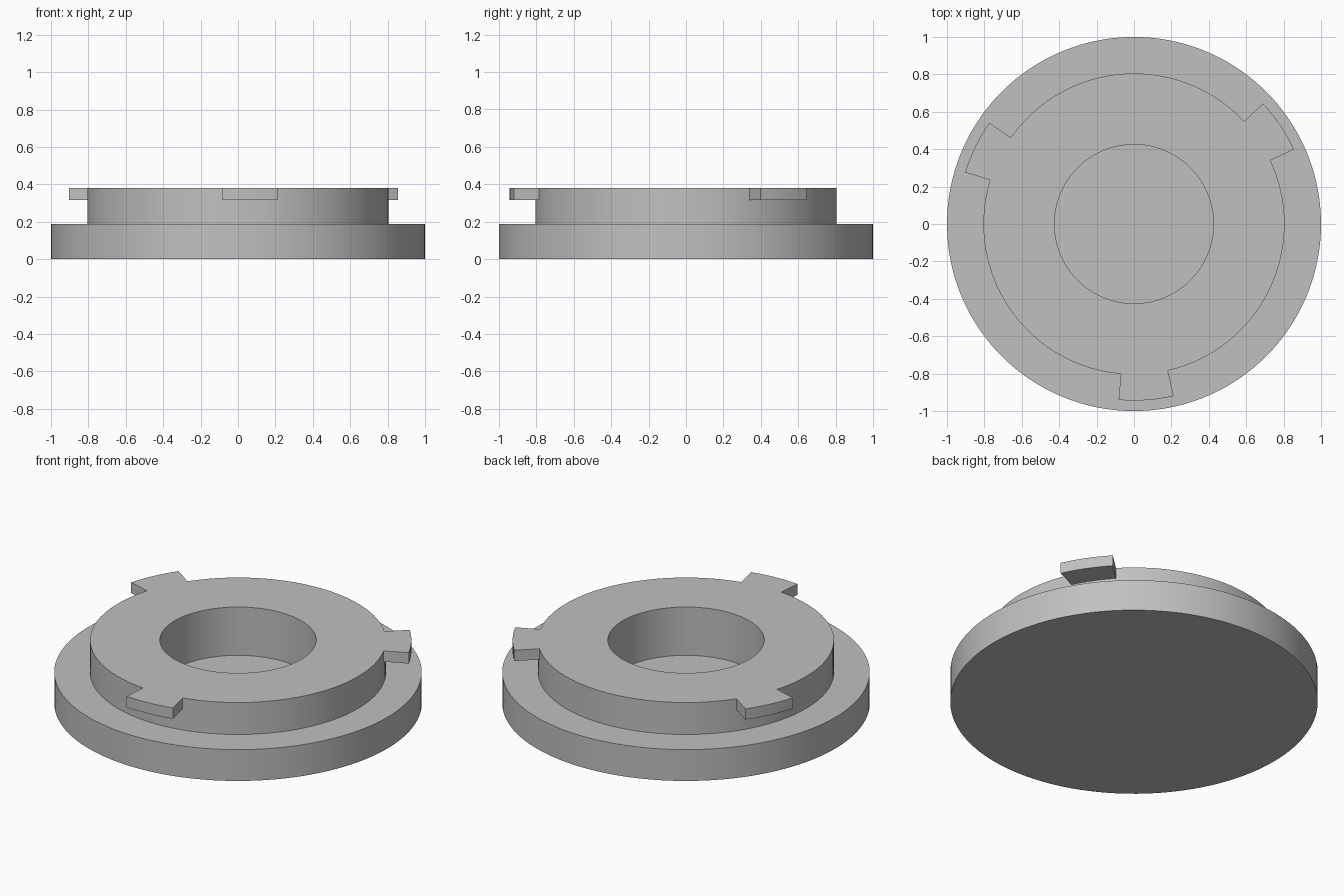
import bpy
import bmesh
from math import atan2, degrees, radians
from mathutils import Matrix, Vector

cube = bpy.data.objects.get("Cube")
if cube:
    bpy.data.objects.remove(cube, do_unlink=True)

SEGMENTS = 120
BOSS_R, LUG_R = 0.805, 0.944
LUG_BOTTOM, TOP = 0.315, 0.38
LUG_START, LUG_SPAN = 25, 18      # degrees, repeated every 120

# Grey material
grey = bpy.data.materials.new("plain_grey")
grey.use_nodes = True
colour = (0.53, 0.53, 0.53, 1)
grey.diffuse_color = colour
grey.node_tree.nodes["Principled BSDF"].inputs["Base Color"].default_value = colour

# Flange, boss and blind bore as one turned profile (radius, height)
profile = [(0, 0), (1, 0), (1, 0.188), (BOSS_R, 0.188), (BOSS_R, LUG_BOTTOM),
           (BOSS_R, TOP), (0.425, TOP), (0.425, 0.09), (0, 0.09)]
bm = bmesh.new()
turn = Matrix.Rotation(radians(1), 4, 'Z')   # lines facets up with the lug sides
verts = [bm.verts.new(turn @ Vector((r, 0, z))) for r, z in profile]
edges = [bm.edges.new(pair) for pair in zip(verts, verts[1:])]
bmesh.ops.spin(bm, geom=verts + edges, axis=(0, 0, 1), cent=(0, 0, 0),
               angle=radians(360), steps=SEGMENTS)
bmesh.ops.remove_doubles(bm, verts=bm.verts, dist=0.0005)
bmesh.ops.recalc_face_normals(bm, faces=bm.faces)


# Three locking lugs, pulled out of the upper boss wall
def is_lug_face(face):
    c = face.calc_center_median()
    angle = (degrees(atan2(c.y, c.x)) - LUG_START) % 120
    on_wall = abs(c.xy.length - BOSS_R) < 0.01 and LUG_BOTTOM < c.z < TOP
    return on_wall and angle < LUG_SPAN


lugs = bmesh.ops.extrude_face_region(bm, geom=[f for f in bm.faces if is_lug_face(f)])
for item in lugs["geom"]:
    if isinstance(item, bmesh.types.BMVert):
        item.co.xy *= LUG_R / BOSS_R
bmesh.ops.recalc_face_normals(bm, faces=bm.faces)

mesh = bpy.data.meshes.new("lugged_cap")
bm.to_mesh(mesh)
bm.free()
mesh.materials.append(grey)
cap = bpy.data.objects.new("lugged_cap", mesh)
bpy.context.collection.objects.link(cap)

# Round walls smooth, corners sharp
bpy.ops.object.select_all(action='DESELECT')
cap.select_set(True)
bpy.context.view_layer.objects.active = cap
bpy.ops.object.shade_smooth_by_angle(angle=radians(30))
